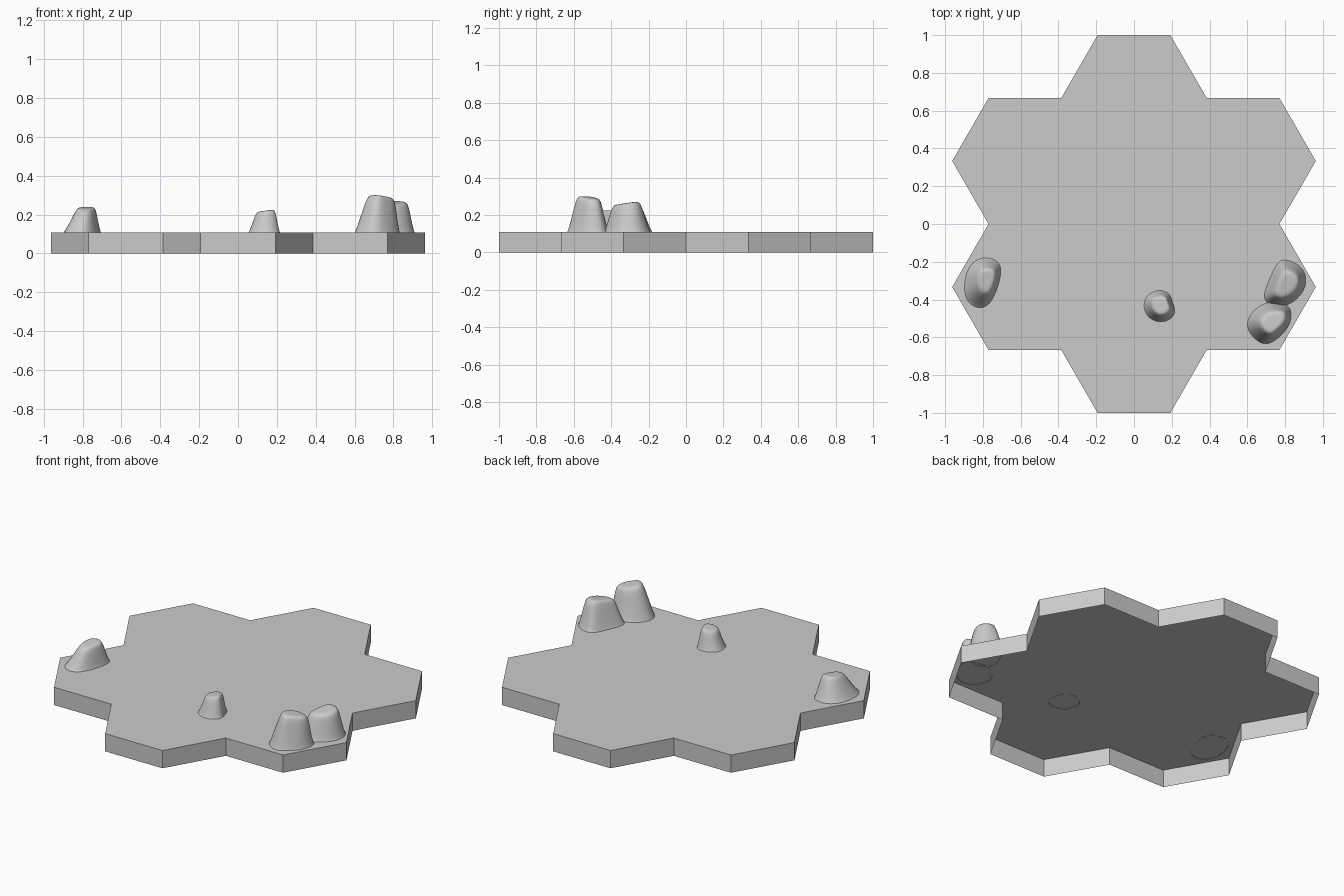
import bpy
import bmesh
from math import cos, sin, pi, radians
from mathutils import Vector
import random

if "Cube" in bpy.data.objects:
    bpy.data.objects.remove(bpy.data.objects["Cube"])

random.seed(4)
RADIUS = 0.385      # corner radius of one hexagon
THICK = 0.108       # height of the tile

stone = bpy.data.materials.new("stone_grey")
stone.use_nodes = True
stone.diffuse_color = (0.6, 0.6, 0.6, 1)
stone.node_tree.nodes["Principled BSDF"].inputs["Base Color"].default_value = (0.6, 0.6, 0.6, 1)


def make_object(name, bm):
    mesh = bpy.data.meshes.new(name)
    bm.to_mesh(mesh)
    bm.free()
    mesh.materials.append(stone)
    obj = bpy.data.objects.new(name, mesh)
    bpy.context.collection.objects.link(obj)
    return obj


def bridge(bm, lower, upper):
    count = len(lower)
    for i in range(count):
        j = (i + 1) % count
        bm.faces.new((lower[i], lower[j], upper[j], upper[i]))


# Tile: outline of seven joined hexagons, open underneath
def hex_tile():
    bm = bmesh.new()
    outline = []
    step = RADIUS * 3 ** 0.5
    for k in range(6):
        facing = radians(30 + 60 * k)
        centre = Vector((cos(facing), sin(facing), 0)) * step
        for turn in (-pi / 2, -pi / 6, pi / 6):
            corner = Vector((cos(facing + turn), sin(facing + turn), 0))
            outline.append(centre + corner * RADIUS)
    lower = [bm.verts.new(p) for p in outline]
    upper = [bm.verts.new(p + Vector((0, 0, THICK))) for p in outline]
    bridge(bm, lower, upper)
    bm.faces.new(upper)
    return make_object("hex_tile", bm)


# Rock: footprint lofted to a smaller, shifted and tilted crown
def rock(name, footprint, crown, crown_scale, height, tilt):
    bm = bmesh.new()
    points = [Vector(p) for p in footprint]
    middle = sum(points, Vector((0, 0))) / len(points)
    crown = Vector(crown)
    tilt = Vector(tilt)
    ridges = [random.uniform(-0.1, 0.1) for p in points]
    rings = []
    for t, inset in ((0, 1.03), (0.1, 1), (0.5, 1), (0.9, 1.02), (1, 0.88), (1, 0.4)):
        centre = middle.lerp(crown, t)
        ring = []
        for p, ridge in zip(points, ridges):
            scale = (1 + (crown_scale - 1) * t) * inset * (1 + ridge * t)
            flat = centre + (p - middle) * scale
            z = THICK - 0.002 + (height - THICK) * t + tilt.dot(flat - crown) * t
            ring.append(bm.verts.new((flat.x, flat.y, z)))
        rings.append(ring)
    for lower, upper in zip(rings, rings[1:]):
        bridge(bm, lower, upper)
    bm.faces.new(rings[-1])
    for face in bm.faces:
        face.smooth = True
    obj = make_object(name, bm)
    obj.modifiers.new("Rounding", "SUBSURF").levels = 2
    obj.modifiers["Rounding"].render_levels = 2
    return obj


hex_tile()

rock("right_rock",
     [(-.71, -.20), (-.78, -.175), (-.84, -.19), (-.89, -.25), (-.905, -.38),
      (-.85, -.445), (-.76, -.445), (-.70, -.27)],
     (-.785, -.29), 0.5, 0.238, (0.0, 0.12))

rock("middle_rock",
     [(.225, -.47), (.20, -.41), (.19, -.365), (.13, -.345), (.06, -.38),
      (.05, -.44), (.07, -.49), (.12, -.52), (.18, -.515)],
     (.14, -.43), 0.6, 0.222, (0.15, 0.0))

rock("left_front_rock",
     [(.83, -.53), (.835, -.44), (.76, -.41), (.68, -.42), (.61, -.48),
      (.595, -.55), (.64, -.61), (.70, -.645), (.77, -.60)],
     (.735, -.515), 0.56, 0.296, (-0.1, -0.1))

rock("left_back_rock",
     [(.915, -.34), (.905, -.23), (.80, -.185), (.76, -.20), (.72, -.29),
      (.69, -.36), (.69, -.41), (.76, -.445), (.84, -.42)],
     (.80, -.32), 0.58, 0.265, (0.0, 0.15))
